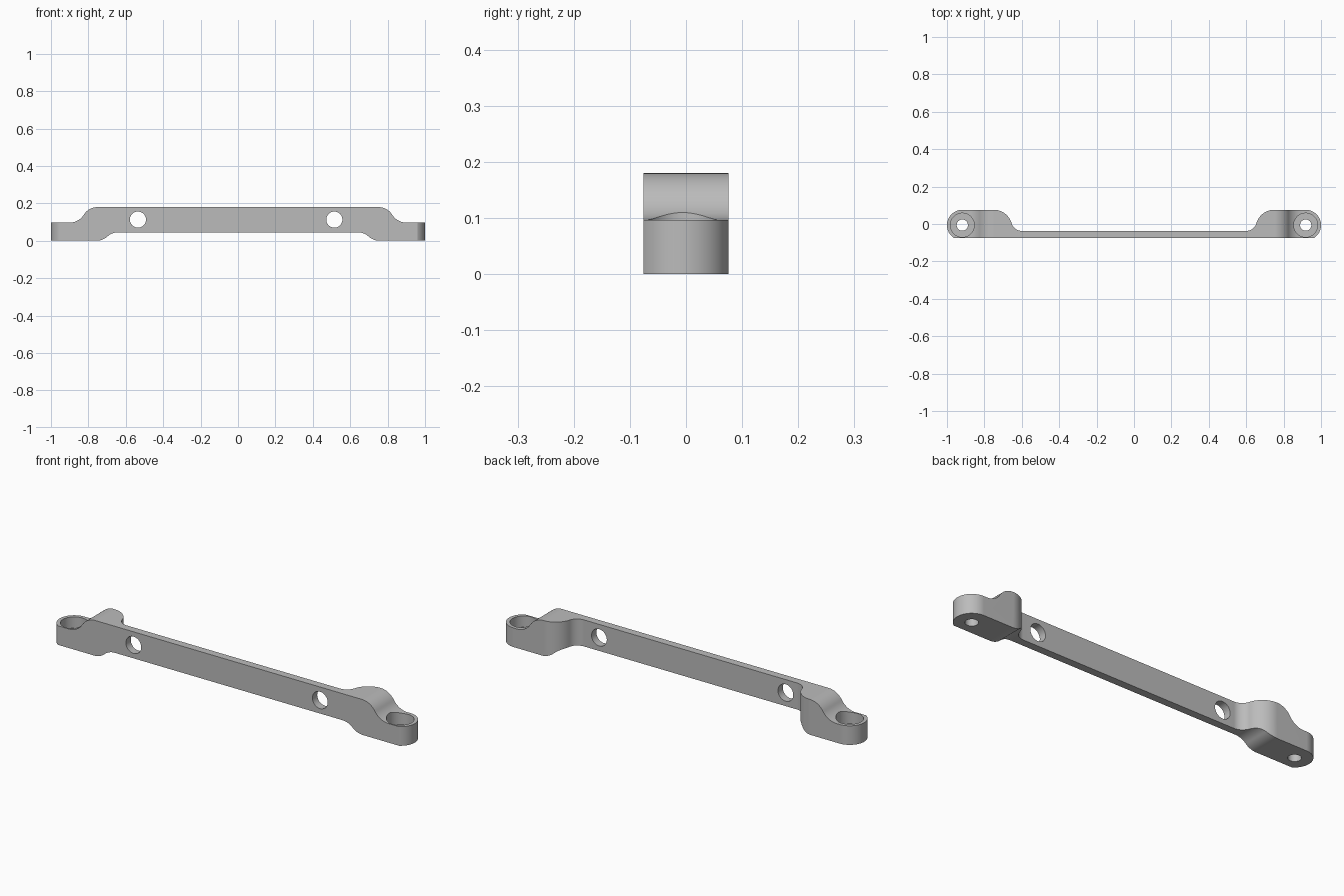
import bpy, bmesh, math
from mathutils import Vector

cube = bpy.data.objects.get("Cube")
if cube:
    bpy.data.objects.remove(cube, do_unlink=True)

mat = bpy.data.materials.new("satin_grey")
mat.use_nodes = True
GREY = (0.5, 0.5, 0.5, 1)
mat.diffuse_color = GREY
mat.node_tree.nodes["Principled BSDF"].inputs["Base Color"].default_value = GREY


def s_curve(p, q, split=0.5, steps=14):
    """Two tangent arcs from p to q, horizontal at both ends."""
    dx, dy = q[0] - p[0], q[1] - p[1]
    theta = 2 * math.atan(abs(dy / dx))
    total = abs(dx) / math.sin(theta)
    sx, sy = math.copysign(1, dx), math.copysign(1, dy)

    def bend(r, i):
        a = theta * i / steps
        return r * sx * math.sin(a), r * sy * (1 - math.cos(a))

    first = [bend(total * split, i) for i in range(steps)]
    second = [bend(total * (1 - split), i) for i in range(steps, -1, -1)]
    return [(p[0] + x, p[1] + y) for x, y in first] + [(q[0] - x, q[1] - y) for x, y in second]


def mirrored(half):
    return half + [(-x, y) for x, y in reversed(half)]


def circle(cx, cy, r, n=64):
    return [(cx + r * math.cos(math.tau * i / n), cy + r * math.sin(math.tau * i / n))
            for i in range(n)]


def prism(name, outline, low, high, axis="Z"):
    """Extrude a closed outline along z, or an xz outline along y."""
    bm = bmesh.new()
    place = (lambda x, v: (x, v, low)) if axis == "Z" else (lambda x, v: (x, low, v))
    face = bm.faces.new([bm.verts.new(place(x, v)) for x, v in outline])
    ext = bmesh.ops.extrude_face_region(bm, geom=[face])
    move = Vector((0, 0, high - low)) if axis == "Z" else Vector((0, high - low, 0))
    bmesh.ops.translate(bm, vec=move,
                        verts=[g for g in ext["geom"] if isinstance(g, bmesh.types.BMVert)])
    bmesh.ops.recalc_face_normals(bm, faces=bm.faces)
    mesh = bpy.data.meshes.new(name)
    bm.to_mesh(mesh)
    bm.free()
    mesh.materials.append(mat)
    ob = bpy.data.objects.new(name, mesh)
    bpy.context.collection.objects.link(ob)
    return ob


def boolean(target, cutter, operation):
    bpy.context.view_layer.objects.active = target
    mod = target.modifiers.new("cut", "BOOLEAN")
    mod.operation, mod.solver, mod.object = operation, "EXACT", cutter
    bpy.ops.object.modifier_apply(modifier=mod.name)
    bpy.data.objects.remove(cutter, do_unlink=True)


# Plan outline: thin web at the front, swelling into round-ended mounting lugs
BACK, FRONT = 0.076, -0.076
LUG_X, LUG_Y, LUG_R = 0.918, -0.006, 0.082
stop = -math.asin((LUG_Y - FRONT) / LUG_R)
plan = s_curve((0.60, -0.037), (0.75, BACK), 0.36)
for i in range(33):
    a = math.pi / 2 + (stop - math.pi / 2) * i / 32
    plan.append((LUG_X + LUG_R * math.cos(a), LUG_Y + LUG_R * math.sin(a)))
bracket = prism("mounting_bracket", mirrored(plan), -0.1, 0.3)

# Front outline: raised middle bar stepping down to the low lugs
side = s_curve((0.64, 0.045), (0.757, 0))
side += [(1.1, 0), (1.1, 0.097)]
side += s_curve((0.90, 0.097), (0.75, 0.18))
boolean(bracket, prism("front_outline", mirrored(side), -0.2, 0.2, "Y"), "INTERSECT")

# Counterbored screw holes in the lugs
for s in (-1, 1):
    boolean(bracket, prism("counterbore", circle(s * LUG_X, LUG_Y, 0.064), 0.04, 0.3), "DIFFERENCE")
    boolean(bracket, prism("screw_hole", circle(s * LUG_X, LUG_Y, 0.03), -0.1, 0.1), "DIFFERENCE")

# Cross holes through the web
for x in (-0.535, 0.515):
    boolean(bracket, prism("web_hole", circle(x, 0.113, 0.043), -0.2, 0.2, "Y"), "DIFFERENCE")

# Smooth curved walls, crisp edges, flat faces kept flat
bpy.ops.object.select_all(action="DESELECT")
bracket.select_set(True)
bpy.context.view_layer.objects.active = bracket
bpy.ops.object.shade_smooth_by_angle(angle=math.radians(25))
weighted = bracket.modifiers.new("weighted_normals", "WEIGHTED_NORMAL")
weighted.keep_sharp = True
